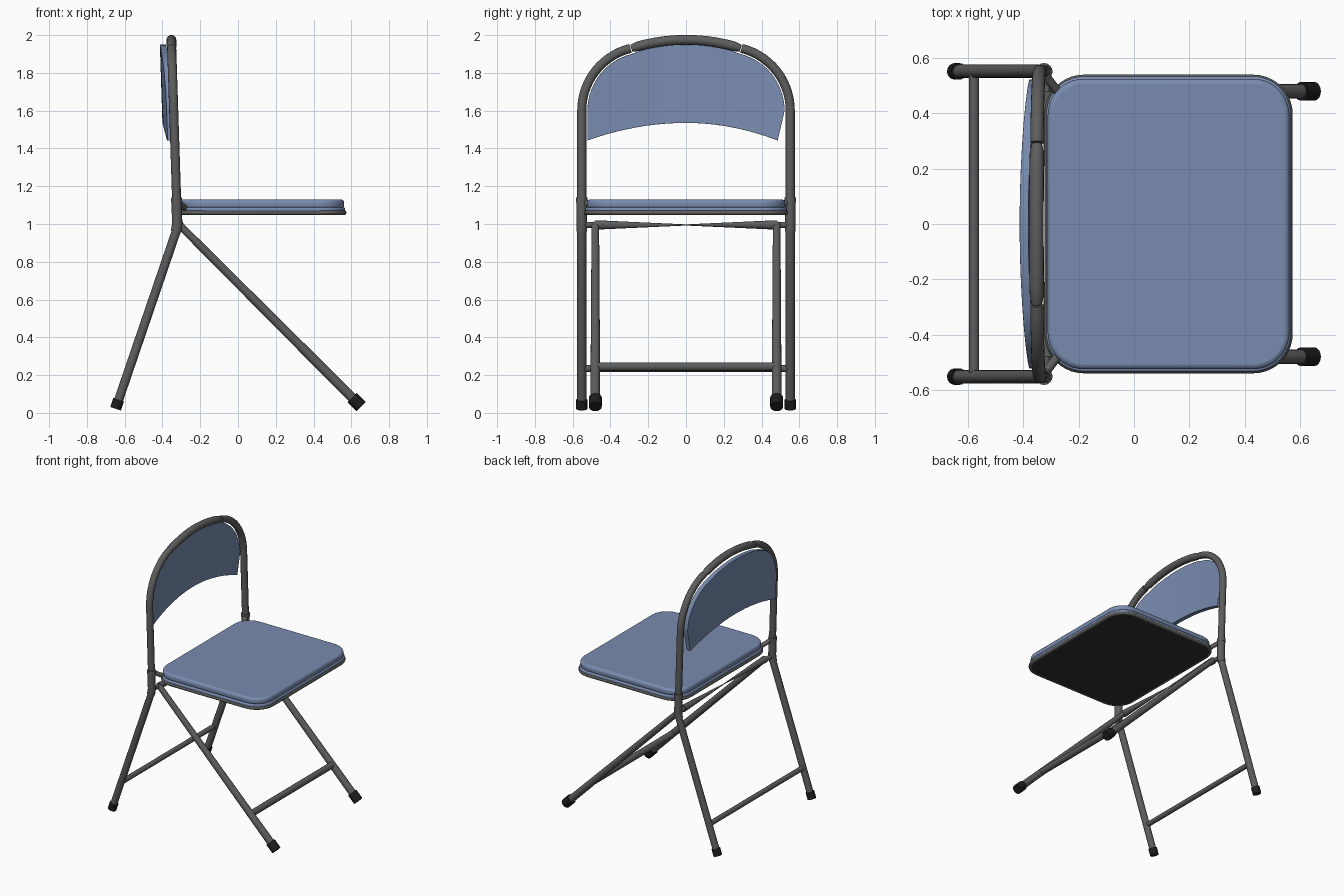
import bpy, bmesh, math
from mathutils import Vector

if "Cube" in bpy.data.objects:
    bpy.data.objects.remove(bpy.data.objects["Cube"])


def material(name, rgb):
    m = bpy.data.materials.new(name)
    m.diffuse_color = (*rgb, 1)
    m.use_nodes = True
    m.node_tree.nodes["Principled BSDF"].inputs["Base Color"].default_value = m.diffuse_color
    return m


STEEL = material("steel", (0.11, 0.11, 0.11))
RUBBER = material("rubber", (0.012, 0.012, 0.012))
PANEL = material("dark_panel", (0.03, 0.03, 0.03))
FABRIC = material("blue_fabric", (0.19, 0.26, 0.43))


def finish(ob, mat, angle=40):
    ob.data.materials.append(mat)
    bpy.ops.object.select_all(action='DESELECT')
    ob.select_set(True)
    bpy.context.view_layer.objects.active = ob
    if ob.type == 'CURVE':
        bpy.ops.object.convert(target='MESH')
        ob = bpy.context.object
    bpy.ops.object.shade_smooth_by_angle(angle=math.radians(angle))
    return ob


def tube(name, pts, r, mat=STEEL, radii=None, cyclic=False):
    """Round tube through the points; radii optionally scale each point."""
    cu = bpy.data.curves.new(name, 'CURVE')
    cu.dimensions = '3D'
    cu.bevel_depth, cu.bevel_resolution = r, 6
    cu.use_fill_caps = True
    sp = cu.splines.new('POLY')
    sp.points.add(len(pts) - 1)
    for i, p in enumerate(pts):
        sp.points[i].co = (*p, 1)
        sp.points[i].radius = radii[i] if radii else 1
    sp.use_cyclic_u = cyclic
    ob = bpy.data.objects.new(name, cu)
    bpy.context.collection.objects.link(ob)
    return finish(ob, mat)


def mesh_object(name, bm):
    bmesh.ops.recalc_face_normals(bm, faces=bm.faces)
    me = bpy.data.meshes.new(name)
    bm.to_mesh(me)
    bm.free()
    ob = bpy.data.objects.new(name, me)
    bpy.context.collection.objects.link(ob)
    return ob


def bevel(ob, width, segments=3):
    mod = ob.modifiers.new("soft_edge", 'BEVEL')
    mod.width, mod.segments = width, segments
    mod.limit_method, mod.angle_limit = 'ANGLE', math.radians(50)


def rounded_rect(cx, hx, hy, r, z, n=10):
    pts = []
    for k, (sx, sy) in enumerate([(1, 1), (-1, 1), (-1, -1), (1, -1)]):
        for i in range(n + 1):
            a = math.radians(90 * (k + i / n))
            pts.append(Vector((cx + sx * (hx - r) + r * math.cos(a),
                               sy * (hy - r) + r * math.sin(a), z)))
    return pts


def slab(name, outline, height, mat, soft=0):
    bm = bmesh.new()
    face = bm.faces.new([bm.verts.new(p) for p in outline])
    ext = bmesh.ops.extrude_face_region(bm, geom=[face])
    bmesh.ops.translate(bm, vec=(0, 0, height),
                        verts=[v for v in ext["geom"] if isinstance(v, bmesh.types.BMVert)])
    ob = mesh_object(name, bm)
    if soft:
        bevel(ob, soft)
    return finish(ob, mat)


def frame_x(z):
    """Backward lean of the back frame."""
    return -0.325 - (z - 1.13) * 0.0326


def corner(inset, n=14):
    """Arch shoulder from the side post to the crown, as (y, z)."""
    r = 0.34 - inset
    return [(0.212 + r * math.cos(math.radians(76 * i / n)),
             1.6 + r * math.sin(math.radians(76 * i / n))) for i in range(n + 1)]


def crown(inset, half, n=16):
    return [(half * (1 - 2 * i / n), 1.975 - inset - 0.045 * ((1 - 2 * i / n) * half / 0.29) ** 2)
            for i in range(n + 1)]


# Back frame crown, with a pinched joint at each end
top = crown(0, 0.29)
tube("back_crown", [(frame_x(z), y, z) for y, z in top], 0.026,
     radii=[0.72, 1] + [1] * (len(top) - 4) + [1, 0.72])

Y = 0.552
for s, side in ((1, "left"), (-1, "right")):
    # Back frame post and shoulder
    path = [(Y, 1.0)] + corner(0)
    tube(f"back_post_{side}", [(frame_x(z), s * y, z) for y, z in path], 0.024)

    # Rear leg, joint sleeve and collar
    tube(f"rear_leg_{side}", [(-0.64, s * Y, 0.045), (-0.326, s * Y, 0.965), (-0.322, s * Y, 1.0)], 0.024)
    tube(f"sleeve_{side}", [(-0.328, s * Y, 0.96), (-0.322, s * Y, 1.0), (frame_x(1.14), s * Y, 1.14)], 0.0275)
    tube(f"collar_{side}", [(-0.325, s * Y, 1.115), (-0.326, s * Y, 1.14)], 0.03)
    tube(f"rear_foot_{side}", [(-0.648, s * Y, 0.022), (-0.632, s * Y, 0.07)], 0.03, RUBBER)

    # Front leg, its pivot pin and foot
    tube(f"front_leg_{side}", [(-0.315, s * 0.48, 1.0), (0.62, s * 0.48, 0.065)], 0.025,
         radii=[0.8, 1.05])
    tube(f"pivot_pin_{side}", [(-0.315, s * 0.47, 0.995), (-0.322, s * Y, 0.995)], 0.016)
    tube(f"front_foot_{side}", [(0.604, s * 0.48, 0.081), (0.652, s * 0.48, 0.033)], 0.034, RUBBER)

    # Seat hinge pin
    tube(f"seat_hinge_{side}", [(-0.27, s * 0.47, 1.075), (-0.328, s * 0.548, 1.125)], 0.016)

# Cross bars
tube("rear_crossbar", [(-0.578, -Y, 0.235), (-0.578, Y, 0.235)], 0.018)
tube("front_crossbar", [(0.44, -0.48, 0.245), (0.44, 0.48, 0.245)], 0.023)
tube("pinched_top_bar", [(-0.312, -0.48, 0.995), (-0.312, 0, 0.995), (-0.312, 0.48, 0.995)], 0.025,
     radii=[1, 0.12, 1])

# Seat: cushion, lip, steel rim and underside panel
slab("seat_cushion", rounded_rect(0.125, 0.437, 0.525, 0.13, 1.08), 0.05, FABRIC, 0.017)
slab("seat_lip", rounded_rect(0.125, 0.442, 0.534, 0.135, 1.062), 0.026, FABRIC, 0.008)
tube("seat_rim", rounded_rect(0.125, 0.437, 0.528, 0.13, 1.06), 0.012, cyclic=True)
slab("seat_underside", rounded_rect(0.125, 0.437, 0.528, 0.13, 1.05), 0.014, PANEL)

# Curved back pad: columns run from under the arch to the bowed lower edge
edge = corner(0.03) + crown(0.025, 0.26)[1:-1] + [(-y, z) for y, z in reversed(corner(0.03))]
ROWS = 6
bm = bmesh.new()
grid = []
for y, z in edge:
    yb = y * (0.93 if y > 0 else 1)
    zb = 1.535 - 0.093 * (y / 0.522) ** 2
    column = []
    for j in range(ROWS + 1):
        t = j / ROWS
        py, pz = y + (yb - y) * t, z + (zb - z) * t
        column.append(bm.verts.new((frame_x(pz) - 0.062 + 0.024 * (py / 0.52) ** 2, py, pz)))
    grid.append(column)
for a, b in zip(grid, grid[1:]):
    for j in range(ROWS):
        bm.faces.new((a[j], a[j + 1], b[j + 1], b[j]))
back = bmesh.ops.extrude_face_region(bm, geom=bm.faces[:])
bmesh.ops.translate(bm, vec=(0.032, 0, 0),
                    verts=[v for v in back["geom"] if isinstance(v, bmesh.types.BMVert)])
pad = mesh_object("back_pad", bm)
bevel(pad, 0.008)
finish(pad, FABRIC)
